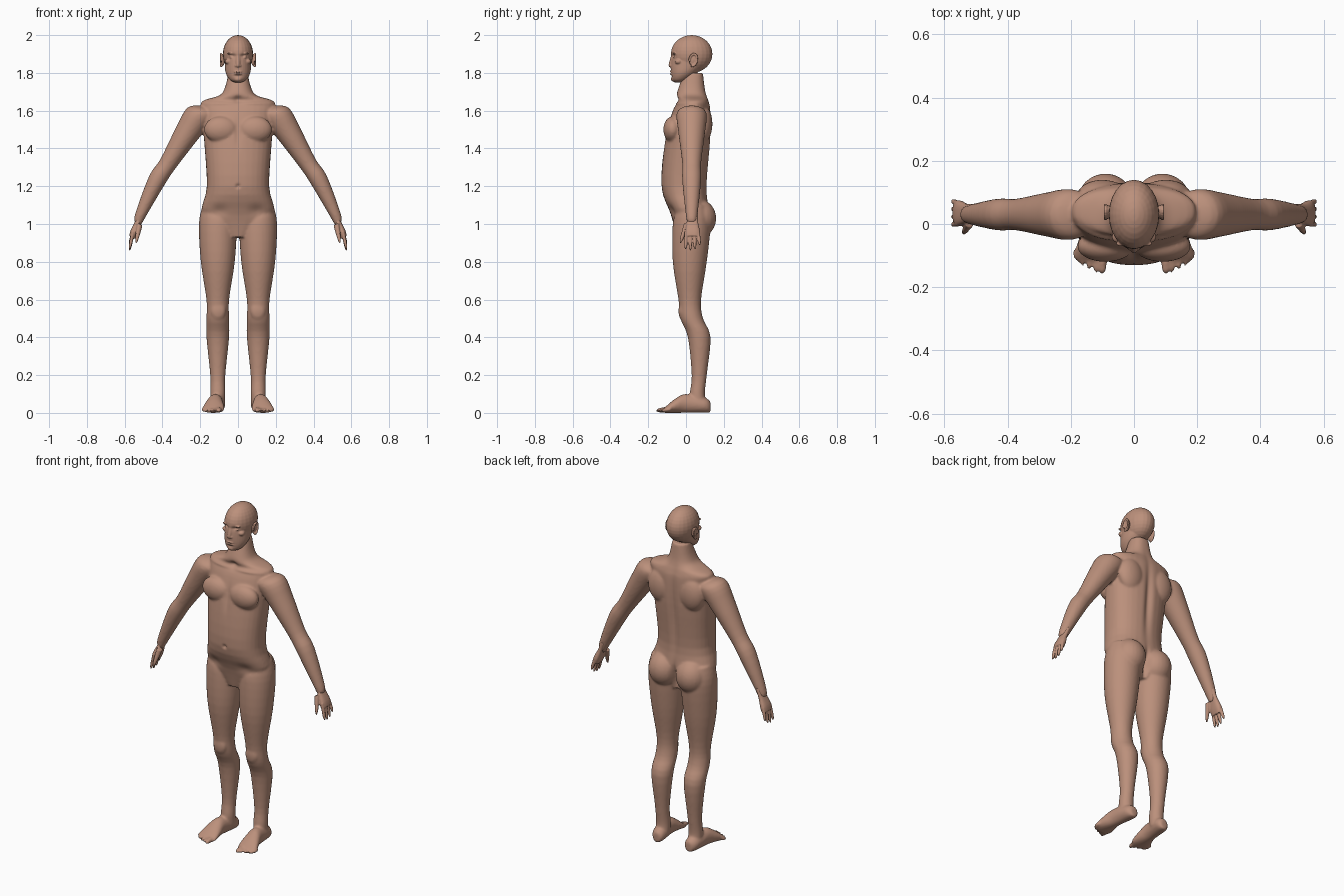
import bpy, bmesh, math
from mathutils import Vector, Matrix

if "Cube" in bpy.data.objects:
    bpy.data.objects.remove(bpy.data.objects["Cube"])

SKIN = (0.5, 0.28, 0.2, 1)
skin = bpy.data.materials.new("warm_skin")
skin.use_nodes = True
skin.diffuse_color = SKIN
shader = skin.node_tree.nodes["Principled BSDF"]
shader.inputs["Base Color"].default_value = SKIN
shader.inputs["Roughness"].default_value = 0.7

X, Y, Z = Matrix.Identity(3)
ARM_OUT = Vector((0.86, 0, 0.5))     # across the arm, away from the body
FRONT, BACK = 1, -1


def spline(before, start, end, after, t):
    """Smooth curve from start to end, guided by the neighbouring rings."""
    tangent_in, tangent_out = (end - before) / 2, (after - start) / 2
    ease = t * t * (3 - 2 * t)
    return (start.lerp(end, ease) + tangent_in * (t * (1 - t) ** 2)
            - tangent_out * (t * t * (1 - t)))


def ring_point(section, u, v, angle, power):
    across, along = (math.copysign(abs(wave) ** (2 / power), wave)
                     for wave in (math.cos(angle), math.sin(angle)))
    point = Vector(section[:3]) + u * (across * section[3]) + v * (along * section[4])
    point.z = max(point.z, 0)
    return point


def loft(bm, sections, u, v, power=2, steps=4, sides=32):
    """Closed skin through rings given as centre, half size on u, half size on v."""
    keys = [Vector(section) for section in sections]
    keys = [keys[0], *keys, keys[-1]]
    rows = [spline(*keys[i:i + 4], step / steps)
            for i in range(len(keys) - 3) for step in range(steps)]
    rows.append(keys[-1])
    angles = [math.tau * k / sides for k in range(sides)]
    rings = [[bm.verts.new(ring_point(row, u, v, angle, power)) for angle in angles]
             for row in rows]
    for lower, upper in zip(rings, rings[1:]):
        for k in range(sides):
            bm.faces.new((lower[k - 1], lower[k], upper[k], upper[k - 1]))
    bm.faces.new(rings[0])
    bm.faces.new(rings[-1])


def digit(bm, root, tip, radius, taper, u, v):
    """Round-ended tapering tube for a finger, thumb, toe or nose."""
    rows, count = [], 10
    for k in range(count):
        t = k / count
        size = radius * (1 - taper * t) * math.sqrt(1 - t ** 8)
        rows.append((*Vector(root).lerp(Vector(tip), t), size, size))
    rows.append((*tip, size / 2, size / 2))
    loft(bm, rows, u, v, steps=1, sides=16)


def ball(bm, centre, size, turn=0, axis='Z'):
    matrix = (Matrix.Translation(centre) @ Matrix.Rotation(turn, 4, axis)
              @ Matrix.Diagonal((*size, 1)))
    bmesh.ops.create_uvsphere(bm, u_segments=24, v_segments=16, radius=1, matrix=matrix)


def mirror(bm):
    everything = bm.verts[:] + bm.edges[:] + bm.faces[:]
    for part in bmesh.ops.duplicate(bm, geom=everything)["geom"]:
        if isinstance(part, bmesh.types.BMVert):
            part.co.x *= -1


def press(mesh, brushes):
    """Sculpt soft hollows into both halves; a negative depth raises the skin."""
    for vertex in mesh.vertices:
        place = vertex.co.copy()
        side = FRONT if place.y < 0 else BACK
        for face_side, x, z, width, height, depth in brushes:
            if side == face_side:
                distance = math.hypot((abs(place.x) - x) / width, (place.z - z) / height)
                vertex.co.y += side * depth * math.exp(-distance ** 2)


def fuse(name, bm, voxel, smooth, brushes=()):
    """Weld overlapping volumes into one smooth skin."""
    bmesh.ops.recalc_face_normals(bm, faces=bm.faces[:])
    raw = bpy.data.meshes.new(name + "_raw")
    bm.to_mesh(raw)
    bm.free()
    part = bpy.data.objects.new(name, raw)
    bpy.context.collection.objects.link(part)
    weld = part.modifiers.new("weld", 'REMESH')
    weld.mode, weld.voxel_size = 'VOXEL', voxel
    soften = part.modifiers.new("soften", 'SMOOTH')
    soften.factor, soften.iterations = 0.5, smooth
    depsgraph = bpy.context.evaluated_depsgraph_get()
    mesh = bpy.data.meshes.new_from_object(part.evaluated_get(depsgraph))
    part.modifiers.clear()
    part.data = mesh
    bpy.data.meshes.remove(raw)
    mesh.name = name
    mesh.materials.clear()
    mesh.materials.append(skin)
    press(mesh, brushes)
    mesh.polygons.foreach_set("use_smooth", [True] * len(mesh.polygons))
    mesh.update()


# Leg: height, depth position, radius
bm = bmesh.new()
leg = [(1.1, .03, .08), (1, .03, .1), (.8, .02, .09), (.6, .02, .06), (.5, .03, .06),
       (.4, .07, .06), (.2, .07, .04), (.1, .06, .04), (.04, .07, .04)]
loft(bm, [(.107, y, z, r, r) for z, y, r in leg], X, Y)

# Foot: depth position, half width, half height, resting on the ground
foot = [(.13, .02, .03), (.1, .04, .04), (0, .04, .05), (-.05, .05, .04),
        (-.1, .06, .02), (-.12, .05, .01)]
loft(bm, [(.12 - y / 9, y, rise, wide, rise) for y, wide, rise in foot], X, Z)
for i in range(5):
    radius = .01 if i else .016
    x = .1 + .021 * i
    digit(bm, (x, -.08, .02), (x, .003 * i * i - .16, .012), radius, .2, X, Z)

# Arm: distance out, height, radius
arm = [(.14, 1.6, .05), (.2, 1.58, .08), (.27, 1.48, .07), (.37, 1.32, .05),
       (.43, 1.23, .05), (.52, 1.04, .03), (.53, 1, .02)]
loft(bm, [(x, .03, z, r, r * .95) for x, z, r in arm], Y, ARM_OUT)

ball(bm, (.09, .07, 1.03), (.09, .09, .1))           # buttock
ball(bm, (.09, -.07, 1.5), (.09, .05, .07))          # chest muscle
ball(bm, (.105, -.02, .54), (.04, .02, .05))         # kneecap
ball(bm, (.1, .09, 1.53), (.08, .05, .1))            # shoulder blade
mirror(bm)

# Neck and trunk: height, depth position, half width, half depth
trunk = [(1.8, .04, .05, .05), (1.72, .03, .07, .07), (1.68, .03, .1, .08),
         (1.65, .04, .19, .08), (1.6, .03, .19, .1), (1.45, .01, .18, .12),
         (1.2, -.01, .165, .12), (1.05, .02, .19, .1), (.93, .02, .07, .07)]
loft(bm, [(0, y, z, wide, deep) for z, y, wide, deep in trunk], X, Y, power=2.3)
fuse("body", bm, .007, 5, [
    (BACK, 0, 1.4, .02, .2, .015),          # spine groove
    (BACK, 0, 1, .014, .07, .03),           # cleft
    (FRONT, 0, 1.48, .015, .07, .008),      # breastbone
    (FRONT, 0, 1.2, .01, .01, .012),        # navel
    (FRONT, .09, 1.64, .08, .01, -.008),    # collar bone
    (FRONT, 0, 1.66, .02, .02, .012),       # throat hollow
    (FRONT, .1, 1.07, .04, .03, .01)])      # groin crease

# Hand: palm, four fingers and thumb
bm = bmesh.new()
palm = [(.51, 1.06, .03), (.53, 1.01, .03), (.55, .96, .04), (.56, .93, .036)]
loft(bm, [(x, .034, z, r, r / 2) for x, z, r in palm], Y, ARM_OUT, power=2.5)
for i in range(4):
    y = .003 + .02 * i
    tip = (.575, y + .005 * (i - 1), .86 + .007 * (i - 1) ** 2)
    digit(bm, (.555, y, .96), tip, .0105, .2, Y, ARM_OUT)
digit(bm, (.52, .005, 1), (.54, -.03, .9), .017, .5, Y, ARM_OUT)
mirror(bm)
fuse("hands", bm, .0035, 3)

# Head: paired features, then skull, jaw, nose, lips and chin
bm = bmesh.new()
ball(bm, (.03, -.06, 1.884), (.015, .012, .008))       # closed eyelid
ball(bm, (.034, -.062, 1.903), (.024, .01, .006))      # brow
ball(bm, (.011, -.077, 1.838), (.007, .009, .007))     # nostril wing
ball(bm, (.05, -.04, 1.86), (.02, .02, .015))          # cheekbone
mirror(bm)
ball(bm, (0, .03, 1.9), (.08, .11, .1))
jaw = [(1.92, .02, .07, .09), (1.85, .01, .07, .09), (1.8, -.01, .065, .07),
       (1.765, -.03, .045, .045), (1.75, -.04, .02, .02)]
loft(bm, [(0, y, z, wide, deep) for z, y, wide, deep in jaw], X, Y)
digit(bm, (0, -.065, 1.9), (0, -.085, 1.83), .012, 0, X, Y)
for z in (1.806, 1.795):
    ball(bm, (0, -.076, z), (.022, .01, .005))
ball(bm, (0, -.06, 1.767), (.024, .02, .015))
fuse("head", bm, .0035, 3, [
    (FRONT, .027, 1.89, .015, .01, .01),      # eye socket
    (FRONT, 0, 1.8, .02, .003, .005),         # mouth line
    (FRONT, 0, 1.783, .02, .005, .004)])      # hollow above the chin

# Ears: a curled rim around a flat shell
bm = bmesh.new()
shell = Vector((.08, .038, 1.868))
ball(bm, shell, (.01, .02, .032), -.2, 'X')
for k in range(15):
    angle = math.radians(20 * k - 90)
    rim = Vector((.01, .02 * math.cos(angle), .032 * math.sin(angle)))
    ball(bm, shell + Matrix.Rotation(-.2, 3, 'X') @ rim, (.006, .006, .007))
mirror(bm)
fuse("ears", bm, .003, 2)
